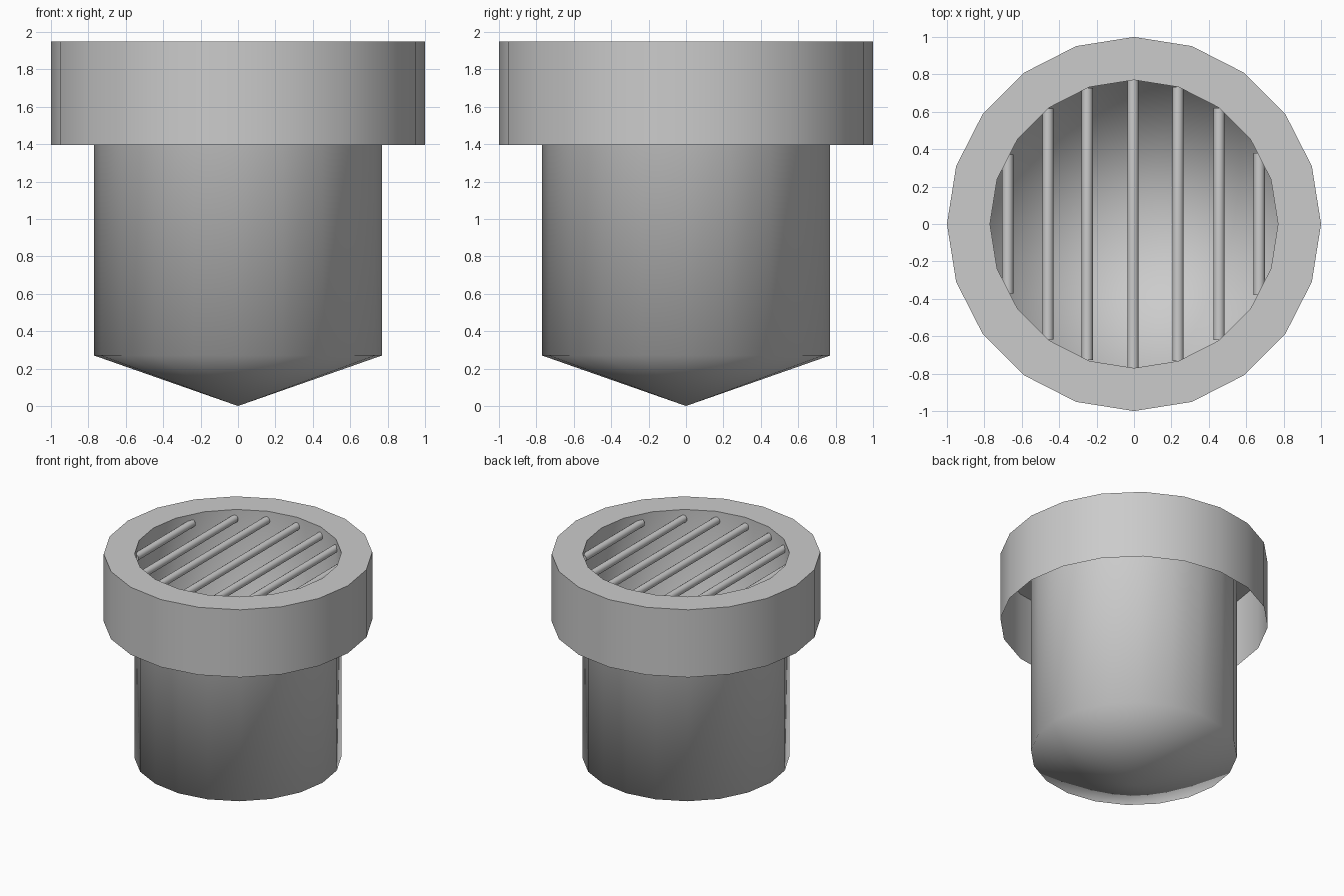
import bpy, bmesh, math

if "Cube" in bpy.data.objects:
    bpy.data.objects.remove(bpy.data.objects["Cube"])

SIDES = 20
R_RIM, R_BODY = 1.0, 0.77
Z_TOP, Z_RIM, Z_BODY = 1.95, 1.395, 0.27


def add_ring(bm, r, z):
    return [bm.verts.new((r * math.cos(2 * math.pi * i / SIDES),
                          r * math.sin(2 * math.pi * i / SIDES), z))
            for i in range(SIDES)]


def bridge(bm, lower, upper):
    for i in range(SIDES):
        j = (i + 1) % SIDES
        bm.faces.new((lower[i], lower[j], upper[j], upper[i]))


def finish(bm, name):
    mesh = bpy.data.meshes.new(name)
    bm.to_mesh(mesh)
    bm.free()
    obj = bpy.data.objects.new(name, mesh)
    bpy.context.collection.objects.link(obj)
    return obj


def smooth_by_angle(obj, degrees):
    bpy.ops.object.select_all(action='DESELECT')
    obj.select_set(True)
    bpy.context.view_layer.objects.active = obj
    bpy.ops.object.shade_smooth_by_angle(angle=math.radians(degrees))


# Collar: outer skirt, open underneath, with a flat top ring
bm = bmesh.new()
skirt_low = add_ring(bm, R_RIM, Z_RIM)
skirt_top = add_ring(bm, R_RIM, Z_TOP)
inner_top = add_ring(bm, R_BODY, Z_TOP)
bridge(bm, skirt_low, skirt_top)
bridge(bm, skirt_top, inner_top)
smooth_by_angle(finish(bm, "collar"), 30)

# Basin: thin tube with a shallow cone floor, smooth all over
bm = bmesh.new()
wall_low = add_ring(bm, R_BODY, Z_BODY)
wall_top = add_ring(bm, R_BODY, Z_TOP)
bridge(bm, wall_low, wall_top)
tip = bm.verts.new((0, 0, 0))
for i in range(SIDES):
    bm.faces.new((tip, wall_low[(i + 1) % SIDES], wall_low[i]))
smooth_by_angle(finish(bm, "basin"), 180)

# Grate bars: round rods running front to back, ending at the wall
for k, x in enumerate((-0.675, -0.46, -0.25, -0.005, 0.235, 0.455, 0.67)):
    length = 2 * math.sqrt(R_BODY ** 2 - x ** 2)
    bpy.ops.mesh.primitive_cylinder_add(vertices=16, radius=0.03, depth=length,
                                        location=(x, 0, 1.875),
                                        rotation=(math.pi / 2, 0, 0))
    bar = bpy.context.object
    bar.name = f"grate_bar_{k + 1}"
    smooth_by_angle(bar, 40)
